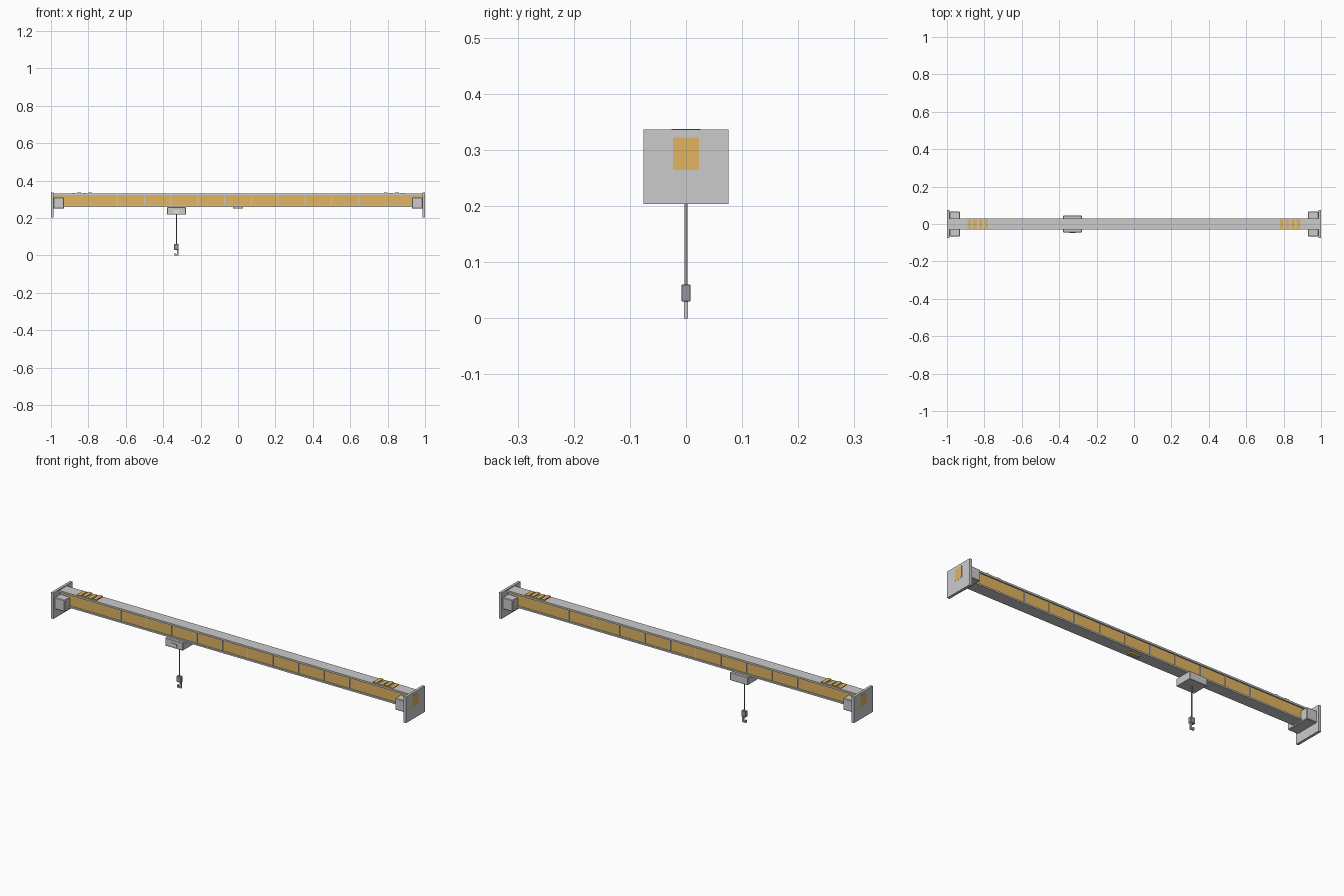
import bpy
from mathutils import Vector

if "Cube" in bpy.data.objects:
    bpy.data.objects.remove(bpy.data.objects["Cube"])


def material(name, rgb):
    m = bpy.data.materials.new(name)
    m.diffuse_color = (*rgb, 1)
    m.use_nodes = True
    m.node_tree.nodes["Principled BSDF"].inputs["Base Color"].default_value = m.diffuse_color
    return m


ORANGE = material("orange_paint", (0.75, 0.46, 0.12))
CREAM = material("cream_plate", (0.78, 0.74, 0.6))
DARK = material("dark_steel", (0.3, 0.31, 0.33))


def box(name, x, y, z, mat=None, bevel=0):
    """Box from (min, max) ranges."""
    lo, hi = Vector((x[0], y[0], z[0])), Vector((x[1], y[1], z[1]))
    bpy.ops.mesh.primitive_cube_add(size=1, location=(lo + hi) / 2)
    o = bpy.context.object
    o.name = name
    o.scale = hi - lo
    bpy.ops.object.transform_apply(location=False, rotation=False, scale=True)
    if mat:
        o.data.materials.append(mat)
    if bevel:
        b = o.modifiers.new("bevel", 'BEVEL')
        b.width, b.segments = bevel, 1
    return o


# Girder: orange core between two grey flanges
box("girder_core", (-1, 1), (-0.0235, 0.0235), (0.264, 0.322), ORANGE)
box("top_flange", (-0.99, 0.99), (-0.03, 0.03), (0.322, 0.331))
box("bottom_flange", (-0.99, 0.99), (-0.03, 0.03), (0.258, 0.266))

# Web stiffeners on both sides
for i in range(10):
    cx = (i - 4.5) * 0.143
    for s in (-1, 1):
        y = sorted((s * 0.023, s * 0.0265))
        box("web_stiffener", (cx - 0.0025, cx + 0.0025), y, (0.266, 0.322))

# End plates, mounting blocks and warning pads
for s in (-1, 1):
    box("end_plate", sorted((s * 0.986, s * 0.9992)), (-0.076, 0.076), (0.2035, 0.336))
    box("mounting_block", sorted((s * 0.93, s * 0.987)), (-0.066, 0.066), (0.25, 0.309), None, 0.003)
    for i in range(4):
        cx = s * (0.79 + i * 0.03)
        top = 0.337 if i % 2 == 0 else 0.334
        box("warning_pad", (cx - 0.01, cx + 0.01), (-0.026, 0.026), (0.33, top), ORANGE)

# Small marker below the middle of the girder
box("centre_marker", (-0.027, 0.027), (-0.01, 0.01), (0.25, 0.259), ORANGE)

# Trolley with front plate
HX = -0.329
box("trolley_body", (HX - 0.05, HX + 0.05), (-0.045, 0.045), (0.218, 0.258), None, 0.002)
box("trolley_plate", (HX - 0.017, HX + 0.017), (-0.048, -0.044), (0.228, 0.242), CREAM)

# Hoist cable and hook block
bpy.ops.mesh.primitive_cylinder_add(vertices=12, radius=0.0028, depth=0.165, location=(HX, 0, 0.1375))
cable = bpy.context.object
cable.name = "hoist_cable"
cable.data.materials.append(DARK)
bpy.ops.object.shade_smooth_by_angle()
box("hook_block", (HX - 0.012, HX + 0.012), (-0.008, 0.008), (0.03, 0.06), DARK, 0.001)

# Hook made of square bars
box("hook_shank", (HX + 0.003, HX + 0.011), (-0.004, 0.004), (0, 0.031))
box("hook_base", (HX - 0.011, HX + 0.003), (-0.004, 0.004), (0, 0.007))
box("hook_tip", (HX - 0.011, HX - 0.005), (-0.004, 0.004), (0.007, 0.014))
